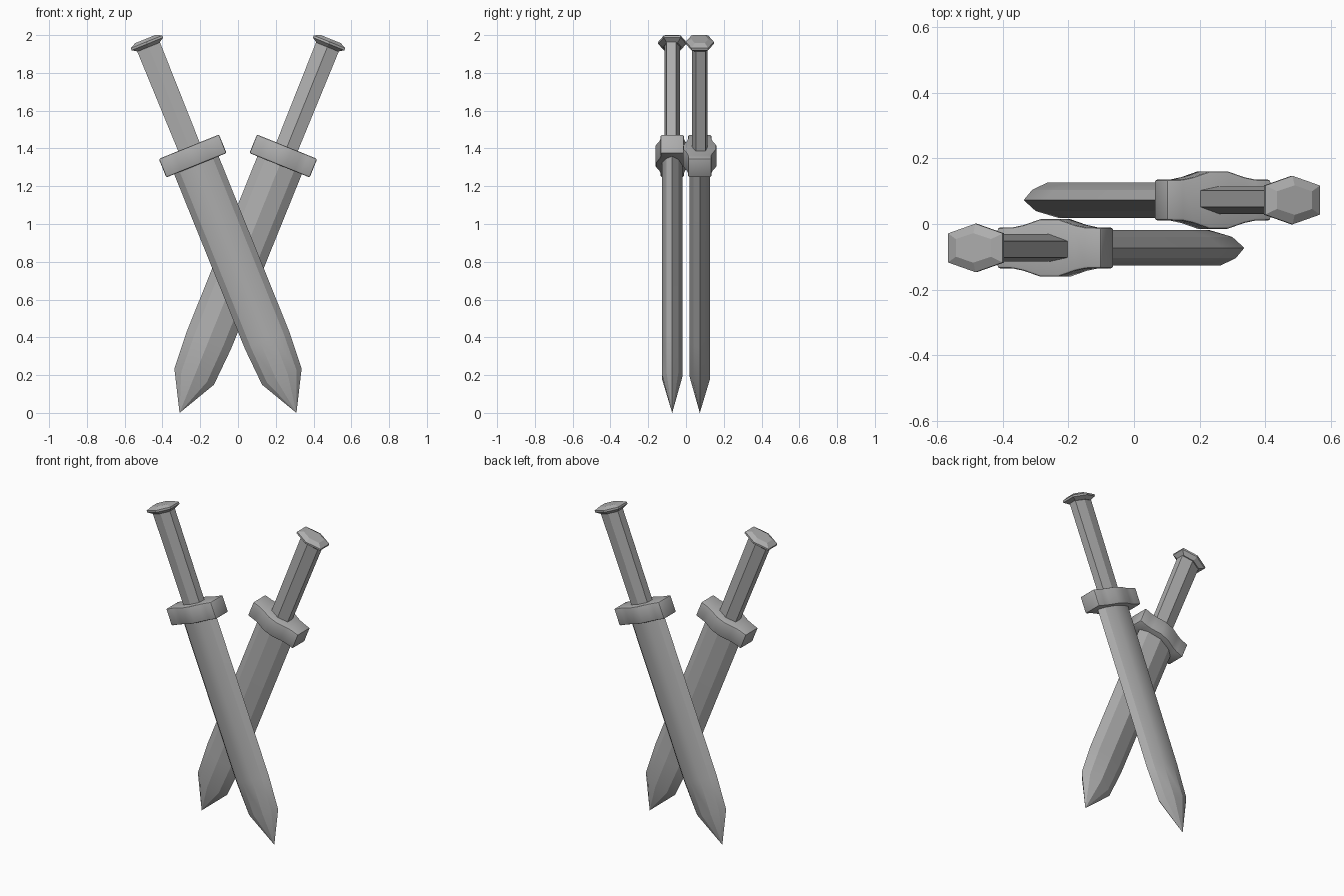
import bpy, bmesh
from math import radians, pi
from mathutils import Matrix

cube = bpy.data.objects.get("Cube")
if cube:
    bpy.data.objects.remove(cube, do_unlink=True)

steel = bpy.data.materials.new("grey_steel")
steel.use_nodes = True
GREY = (0.42, 0.42, 0.42, 1)
steel.diffuse_color = GREY
steel.node_tree.nodes["Principled BSDF"].inputs["Base Color"].default_value = GREY

# Each sword is built along z around its guard, then tilted; the second is a half turn of the first
TILT = Matrix.Translation((-0.24, -0.073, 1.36)) @ Matrix.Rotation(radians(-22), 4, 'Y')
PLACES = {"front": TILT, "back": Matrix.Rotation(pi, 4, 'Z') @ TILT}


def loft(name, rings, place, smooth_angle, bevel=0):
    """Skin a stack of equal rings, cap both ends and weld collapsed points."""
    bm = bmesh.new()
    loops = [[bm.verts.new(p) for p in ring] for ring in rings]
    n = len(loops[0])
    for a, b in zip(loops, loops[1:]):
        for i in range(n):
            j = (i + 1) % n
            bm.faces.new((a[i], a[j], b[j], b[i]))
    bm.faces.new(loops[0])
    bm.faces.new(loops[-1])
    bmesh.ops.remove_doubles(bm, verts=bm.verts, dist=0.0005)
    bmesh.ops.recalc_face_normals(bm, faces=bm.faces)
    if bevel:
        sharp = [e for e in bm.edges if e.calc_face_angle(0) > radians(50)]
        bmesh.ops.bevel(bm, geom=sharp, offset=bevel, segments=2, profile=0.5, affect='EDGES')
    mesh = bpy.data.meshes.new(name)
    bm.to_mesh(mesh)
    bm.free()
    mesh.materials.append(steel)
    obj = bpy.data.objects.new(name, mesh)
    bpy.context.collection.objects.link(obj)
    obj.matrix_world = place
    bpy.ops.object.select_all(action='DESELECT')
    obj.select_set(True)
    bpy.context.view_layer.objects.active = obj
    bpy.ops.object.shade_smooth_by_angle(angle=radians(smooth_angle))


def scaled(profile, sections):
    """Rings of one profile scaled by (x, y) at each height z."""
    return [[(x * sx, y * sy, z) for x, y in profile] for z, sx, sy in sections]


# Blade: curved outer face, ridged inner face, edges on the middle plane
blade_profile = [(-1, 0), (-0.75, -0.58), (-0.3, -1), (0.3, -1), (0.75, -0.58),
                 (1, 0), (0.65, 0.62), (0, 1), (-0.65, 0.62)]
blade_sections = [(0, 0.127, 0.054), (-1.05, 0.126, 0.054),
                  (-1.26, 0.113, 0.054), (-1.467, 0, 0)]

# Grip: six sided, with a ridge on each broad face
grip_profile = [(-1, -0.7), (0, -1), (1, -0.7), (1, 0.5), (0, 1), (-1, 0.5)]
grip_sections = [(0, 0.061, 0.042), (0.64, 0.065, 0.042)]

# Pommel: flared six sided cap
cap_profile = [(-1, -0.6), (0, -1), (1, -0.6), (1, 0.6), (0, 1), (-1, 0.6)]
cap_sections = [(0.622, 0.062, 0.048), (0.640, 0.09, 0.074),
                (0.652, 0.09, 0.074), (0.668, 0.058, 0.045)]

# Guard: block swelling in depth towards the middle
half_guard = [(0.172, 0.062), (0.12, 0.063), (0.085, 0.07), (0.03, 0.088)]
guard_steps = [(-x, d) for x, d in half_guard] + half_guard[::-1]
H = 0.053
guard_rings = [[(x, -d, -H), (x, d, -H), (x, d, H), (x, -d, H)] for x, d in guard_steps]

for side, place in PLACES.items():
    loft(side + "_blade", scaled(blade_profile, blade_sections), place, 22)
    loft(side + "_grip", scaled(grip_profile, grip_sections), place, 15)
    loft(side + "_pommel", scaled(cap_profile, cap_sections), place, 15)
    loft(side + "_guard", guard_rings, place, 35, bevel=0.008)
